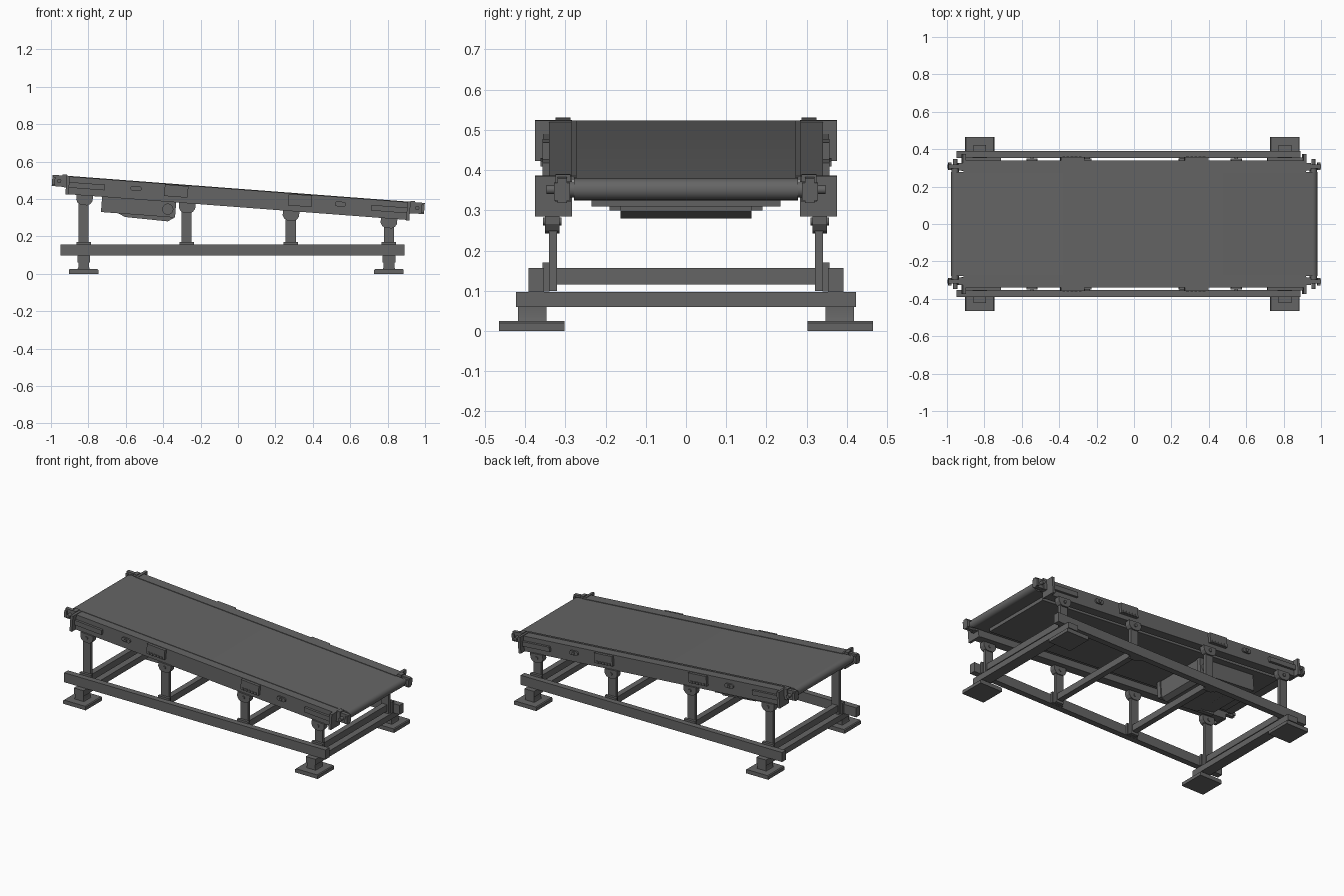
import bpy, bmesh, math
from mathutils import Matrix

if "Cube" in bpy.data.objects:
    bpy.data.objects.remove(bpy.data.objects["Cube"])

ANGLE = math.radians(4.33)
DECK = Matrix.Translation((0, 0, 0.404)) @ Matrix.Rotation(ANGLE, 4, 'Y')

# Dark grey finish for every part
dark = bpy.data.materials.new("dark_grey")
dark.diffuse_color = (0.13, 0.13, 0.13, 1)
dark.use_nodes = True
dark.node_tree.nodes["Principled BSDF"].inputs["Base Color"].default_value = dark.diffuse_color


def prism(name, profile, y0, y1, tilt=False, both=False):
    """Extrude an (x, z) outline from y0 to y1; optionally on the deck slope, optionally on both sides."""
    bm = bmesh.new()
    for s in ((1, -1) if both else (1,)):
        a = [bm.verts.new((x, s * y0, z)) for x, z in profile]
        b = [bm.verts.new((x, s * y1, z)) for x, z in profile]
        bm.faces.new(a)
        bm.faces.new(b[::-1])
        n = len(a)
        for i in range(n):
            bm.faces.new((a[i], b[i], b[(i + 1) % n], a[(i + 1) % n]))
    bmesh.ops.recalc_face_normals(bm, faces=bm.faces[:])
    if tilt:
        bm.transform(DECK)
    me = bpy.data.meshes.new(name)
    bm.to_mesh(me)
    bm.free()
    for p in me.polygons:
        p.use_smooth = True
    me.set_sharp_from_angle(angle=math.radians(30))
    me.materials.append(dark)
    ob = bpy.data.objects.new(name, me)
    bpy.context.collection.objects.link(ob)
    return ob


def rect(x0, x1, z0, z1):
    return [(x0, z0), (x1, z0), (x1, z1), (x0, z1)]


def stadium(cx, cz, half, r, n=10):
    """Rounded slot outline; half = 0 gives a circle."""
    pts = []
    for side in (1, -1):
        for i in range(n + (half > 0)):
            t = math.pi * i / n - side * math.pi / 2
            pts.append((cx + side * half + r * math.cos(t), cz + r * math.sin(t)))
    return pts


# Belt loop, bed panel and end rollers' axles
prism("belt", stadium(0, 0.02, 0.955, 0.027, 12), -0.278, 0.278, True)
prism("bed_panel", rect(-0.88, 0.88, -0.028, 0.0), -0.235, 0.235, True)
for x, end in ((-0.96, "head"), (0.96, "tail")):
    prism(end + "_axle", stadium(x, 0.02, 0, 0.011), -0.347, 0.347, True)
    prism(end + "_axle_collar", stadium(x, 0.02, 0, 0.020), 0.279, 0.297, True, True)

# Side rails, plus the strip guarding the belt edge
prism("side_rail", rect(-0.915, 0.91, -0.0475, 0.0475), 0.283, 0.340, True, True)
prism("belt_edge_guard", rect(-0.918, 0.918, 0.040, 0.0505), 0.272, 0.286, True, True)

# Ends of the rails: plates, roller brackets and side bars
for s, end in ((-1, "head"), (1, "tail")):
    def span(a, b, z0, z1):
        return rect(min(s * a, s * b), max(s * a, s * b), z0, z1)
    prism(end + "_end_plate", span(0.905, 0.922, -0.05, 0.051), 0.283, 0.375, True, True)
    prism(end + "_bracket", span(0.92, 0.998, -0.010, 0.050), 0.296, 0.319, True, True)
    prism(end + "_bracket_lip", span(0.982, 0.998, -0.004, 0.040), 0.288, 0.328, True, True)
    prism(end + "_bracket_foot", span(0.92, 0.945, -0.012, 0.056), 0.287, 0.325, True, True)
    prism(end + "_side_bar", span(0.715, 0.905, -0.012, 0.018), 0.335, 0.355, True, True)
    prism(end + "_slot_boss", stadium(s * 0.548, 0.01, 0.017, 0.013), 0.335, 0.350, True, True)
    prism(end + "_slot_knob", stadium(s * 0.548, 0.01, 0, 0.009), 0.349, 0.357, True, True)
    # Sensor housing with a row of studs
    cx = s * 0.332
    prism(end + "_side_box", rect(cx - 0.063, cx + 0.063, -0.018, 0.044), 0.335, 0.357, True, True)
    for i in range(5):
        x = cx - 0.044 + 0.022 * i
        prism(end + "_side_box_stud", rect(x - 0.007, x + 0.007, -0.016, -0.003), 0.355, 0.362, True, True)

# Drive housing under the high end
prism("drive_side_plate", rect(-0.725, -0.328, -0.129, -0.02), 0.163, 0.19, True, True)
prism("drive_housing", [(-0.725, -0.02), (-0.725, -0.115), (-0.645, -0.123), (-0.595, -0.146),
                        (-0.365, -0.152), (-0.335, -0.132), (-0.335, -0.02)], -0.163, 0.163, True)
prism("drive_shaft_cap", stadium(-0.37, -0.087, 0, 0.03), 0.185, 0.205, True, True)

# Base frame: long rails and cross members
prism("base_rail", rect(-0.95, 0.89, 0.097, 0.157), 0.353, 0.391, both=True)
for x in (-0.825, -0.275, 0.282, 0.807):
    low = 0.404 - x * math.tan(ANGLE) - 0.0475
    c = x + 0.007
    prism("post", rect(x - 0.027, x + 0.027, 0.10, low - 0.02), 0.321, 0.341, both=True)
    prism("post_mount_plate", rect(x - 0.039, x + 0.039, 0.098, 0.170), 0.339, 0.357, both=True)
    prism("post_cross_bar", rect(x - 0.018, x + 0.018, 0.115, 0.156), -0.325, 0.325)
    # Pivot clevis hanging from the rail, with its pin
    prism("clevis", [(c - 0.044, -0.045), (c - 0.044, -0.073), (c - 0.034, -0.090), (c - 0.018, -0.099),
                     (c + 0.018, -0.099), (c + 0.034, -0.090), (c + 0.044, -0.073), (c + 0.044, -0.045)],
          0.315, 0.350, True, True)
    prism("clevis_pin", stadium(c, -0.07, 0, 0.010), 0.310, 0.356, True, True)

# Feet: cross beam, stem and pad at each end
for x in (-0.825, 0.807):
    prism("foot_beam", rect(x - 0.034, x + 0.034, 0.06, 0.097), -0.423, 0.423)
    prism("foot_stem", [(x - 0.034, 0.022), (x + 0.034, 0.022), (x + 0.029, 0.035), (x + 0.029, 0.061),
                        (x - 0.029, 0.061), (x - 0.029, 0.035)], 0.347, 0.418, both=True)
    prism("foot_pad", [(x - 0.079, 0), (x + 0.079, 0), (x + 0.079, 0.02), (x + 0.074, 0.025),
                       (x - 0.074, 0.025), (x - 0.079, 0.02)], 0.302, 0.465, both=True)
